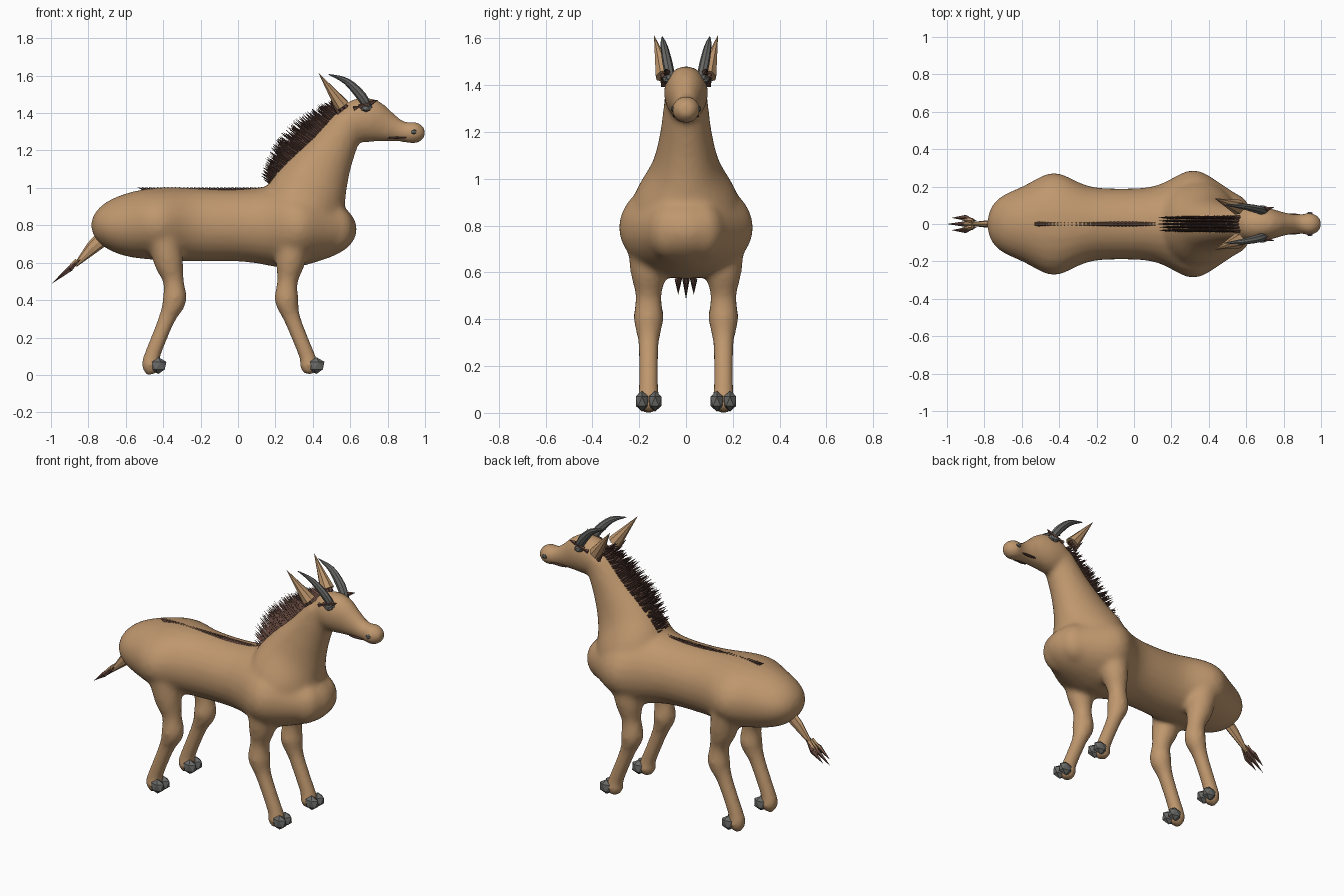
import bpy, bmesh, math, random
from mathutils import Vector, Matrix

random.seed(4)
if "Cube" in bpy.data.objects:
    bpy.data.objects.remove(bpy.data.objects["Cube"])


def material(name, rgb):
    mat = bpy.data.materials.new(name)
    mat.use_nodes = True
    mat.diffuse_color = (*rgb, 1)
    shader = mat.node_tree.nodes["Principled BSDF"]
    shader.inputs["Base Color"].default_value = mat.diffuse_color
    return mat


tan = material("tan hide", (.52, .31, .155))
brown = material("dark brown hair", (.12, .06, .045))
grey = material("grey horn", (.14, .14, .135))


def finish(name, bm, mat, smooth=False):
    bmesh.ops.recalc_face_normals(bm, faces=bm.faces)
    mesh = bpy.data.meshes.new(name)
    bm.to_mesh(mesh)
    bm.free()
    mesh.materials.append(mat)
    for face in mesh.polygons:
        face.use_smooth = smooth
    part = bpy.data.objects.new(name, mesh)
    bpy.context.collection.objects.link(part)
    return part


def spline(a, b, c, d, t):
    return b + t * ((c - a) + t * ((2*a - 5*b + 4*c - d) + t * (3*b - a - 3*c + d))) / 2


def smoothed(sections, steps=5):
    """Add in-between sections along a smooth curve."""
    keys = [Vector(s) for s in sections]
    keys = [keys[0], *keys, keys[-1]]
    dense = [spline(*keys[i:i + 4], k / steps)
             for i in range(len(keys) - 3) for k in range(steps)]
    return dense + [keys[-1]]


def loft(bm, sections, y=0, sides=24):
    """Sweep ellipses given as x, z, half width, half thickness across the path."""
    rings = []
    last = len(sections) - 1
    for i, (x, z, width, thick) in enumerate(sections):
        before, after = sections[max(i - 1, 0)], sections[min(i + 1, last)]
        heading = math.atan2(after[1] - before[1], after[0] - before[0])
        ring = []
        for k in range(sides):
            angle = math.tau * k / sides
            lift = thick * math.sin(angle)
            ring.append(bm.verts.new((x - lift * math.sin(heading),
                                      y + width * math.cos(angle),
                                      z + lift * math.cos(heading))))
        rings.append(ring)
    for ring, following in zip(rings, rings[1:]):
        for k in range(sides):
            j = (k + 1) % sides
            bm.faces.new((ring[k], ring[j], following[j], following[k]))
    bm.faces.new(rings[0])
    bm.faces.new(rings[-1])


def spike(bm, base, tip, radius, sides=5):
    base, tip = Vector(base), Vector(tip)
    along = tip - base
    place = Matrix.Translation((base + tip) / 2) @ along.to_track_quat('Z', 'Y').to_matrix().to_4x4()
    bmesh.ops.create_cone(bm, cap_ends=True, segments=sides, radius1=radius, radius2=0,
                          depth=along.length, matrix=place)


def blob(bm, at, size, detail=1):
    place = Matrix.Translation(at) @ Matrix.Diagonal((*size, 1))
    bmesh.ops.create_icosphere(bm, subdivisions=detail, radius=1, matrix=place)


def bump(x, centre, spread):
    return math.exp(-((x - centre) / spread) ** 2)


# Trunk: a rounded barrel that swells at the haunches and shoulders, with a slight sag
hide_bm = bmesh.new()
trunk = []
for i in range(61):
    u = -math.cos(math.pi * (i + .3) / 60.6)
    x = .71 * u - .075
    width = .19 + .085 * bump(x, -.43, .14) + .1 * bump(x, .32, .15)
    height = .2 + .03 * bump(x, .28, .15) - .008 * bump(x, -.05, .2)
    trunk.append((x, .8 - .02 * bump(x, .6, .3) + .008 * bump(x, -.4, .15),
                  width * math.sqrt(1 - u**8), height * math.sqrt(1 - u**4)))
loft(hide_bm, trunk)

# Neck and head
neck = [(.32, .8, .25, .22), (.36, .93, .22, .22), (.42, 1.06, .145, .18), (.5, 1.2, .11, .13),
        (.6, 1.37, .09, .09)]
head = [(.54, 1.37, .03, .04), (.6, 1.37, .09, .1), (.7, 1.36, .09, .12), (.8, 1.325, .063, .083),
        (.88, 1.3, .052, .055), (.95, 1.295, .062, .06), (1, 1.295, .03, .03)]
loft(hide_bm, smoothed(neck))
loft(hide_bm, smoothed(head))

# Legs share heights and thickness; only their fore-and-aft line differs
leg_heights = (.74, .6, .5, .4, .3, .1, .05, .002)
leg_radii = (.09, .078, .056, .065, .046, .044, .052, .03)
leg_lines = {"hind": (-.4, -.37, -.345, -.34, -.38, -.46, -.465, -.46),
             "front": (.3, .28, .265, .26, .29, .37, .38, .385)}
for side in (1, -1):
    for line in leg_lines.values():
        leg = list(zip(line, leg_heights, leg_radii, leg_radii))
        loft(hide_bm, smoothed(leg), .16 * side)
    blob(hide_bm, (.5, .07 * side, .78), (.12, .1, .13), 3)

# Fuse everything into one smooth skin
hide = finish("hide", hide_bm, tan, True)
fuse = hide.modifiers.new("fuse", 'REMESH')
fuse.mode, fuse.voxel_size, fuse.use_smooth_shade = 'VOXEL', .014, True
relax = hide.modifiers.new("relax", 'SMOOTH')
relax.factor, relax.iterations = .5, 14

# Tail stalk, with a split tuft of dark and tan locks
bm = bmesh.new()
loft(bm, [(-.7, .75, .025, .045), (-.78, .68, .02, .035), (-.87, .585, .01, .01)], sides=8)
finish("tail_stalk", bm, tan)
dark_locks, tan_locks = bmesh.new(), bmesh.new()
for lane in (-1, 0, 1):
    y = .033 * lane
    middle = Vector((-.9, y, .565))
    tip = middle + Vector((-.1, 0, -.08)) * (1 - abs(lane) / 4)
    spike(dark_locks, middle, tip, .016)
    spike(dark_locks, middle, (-.84, y / 2, .62), .016)
    spike(tan_locks, (-.86, y / 2, .61), (-.94, .8 * y, .545), .015)
finish("tail_tuft", dark_locks, brown)
finish("tail_tan_locks", tan_locks, tan)

# Mane: rows of spikes sweeping up and back from the nape
bm = bmesh.new()
for lane in range(-2, 3):
    y = .017 * lane
    for i in range(55):
        t = i / 54
        arch = math.sin(math.pi * (.15 + .8 * t))
        root = Vector((.23 + .34 * t, y, 1 + .42 * t - .03 * arch))
        length = (.07 + .12 * arch) * random.uniform(.9, 1.1)
        lean = random.uniform(.55, .8)
        sweep = Vector((-math.cos(lean), 0, math.sin(lean)))
        spike(bm, root, root + sweep * length, .014, 4)
finish("mane", bm, brown)

# Low ridge of hair along the spine
bm = bmesh.new()
for i in range(34):
    x = .2 - .02 * i
    for y in (-.01, .01):
        spike(bm, (x, y, .97), (x - .08, y / 2, 1.006), .014, 4)
finish("spine_hair", bm, brown)

# Paired head parts and hooves
for side, label in ((1, "left"), (-1, "right")):
    bm = bmesh.new()
    spike(bm, (.555, .09 * side, 1.44), (.43, .137 * side, 1.615), .042, 8)
    finish(label + "_ear", bm, tan)

    bm = bmesh.new()
    for i in range(3):
        root = Vector((.54 + .02 * i, .095 * side, 1.4 + .015 * i))
        spike(bm, root, root + Vector((-.05, .02 * side, .065)), .014)
    finish(label + "_ear_hair", bm, brown)

    # Horns splay outward toward the tips
    bm = bmesh.new()
    horn = [(.7, 1.42, .02, .02), (.66, 1.49, .022, .027), (.58, 1.57, .015, .018),
            (.485, 1.607, .002, .002)]
    loft(bm, smoothed(horn, 3), .08 * side, 8)
    for vert in bm.verts:
        vert.co.y += side * (vert.co.z - 1.5) / 5
    finish(label + "_horn", bm, grey)

    bm = bmesh.new()
    blob(bm, (.685, .083 * side, 1.425), (.03, .02, .02))
    finish(label + "_eye", bm, grey)

    bm = bmesh.new()
    for i in range(4):
        root = Vector((.62 + .03 * i, .08 * side, 1.425 + .01 * i))
        spike(bm, root, root + Vector((.04, .01 * side, .015)), .014)
    finish(label + "_brow", bm, brown)

    bm = bmesh.new()
    blob(bm, (.94, .056 * side, 1.3), (.018, .01, .014))
    finish(label + "_nostril", bm, grey)

    bm = bmesh.new()
    blob(bm, (.85, .045 * side, 1.268), (.06, .012, .006))
    finish(label + "_lip", bm, brown)

    for leg_name, line in leg_lines.items():
        bm = bmesh.new()
        for toe in (-.028, .028):
            blob(bm, (line[-1] + .034, .16 * side + toe, .05), (.048, .031, .045))
        finish(f"{label}_{leg_name}_hoof", bm, grey)
